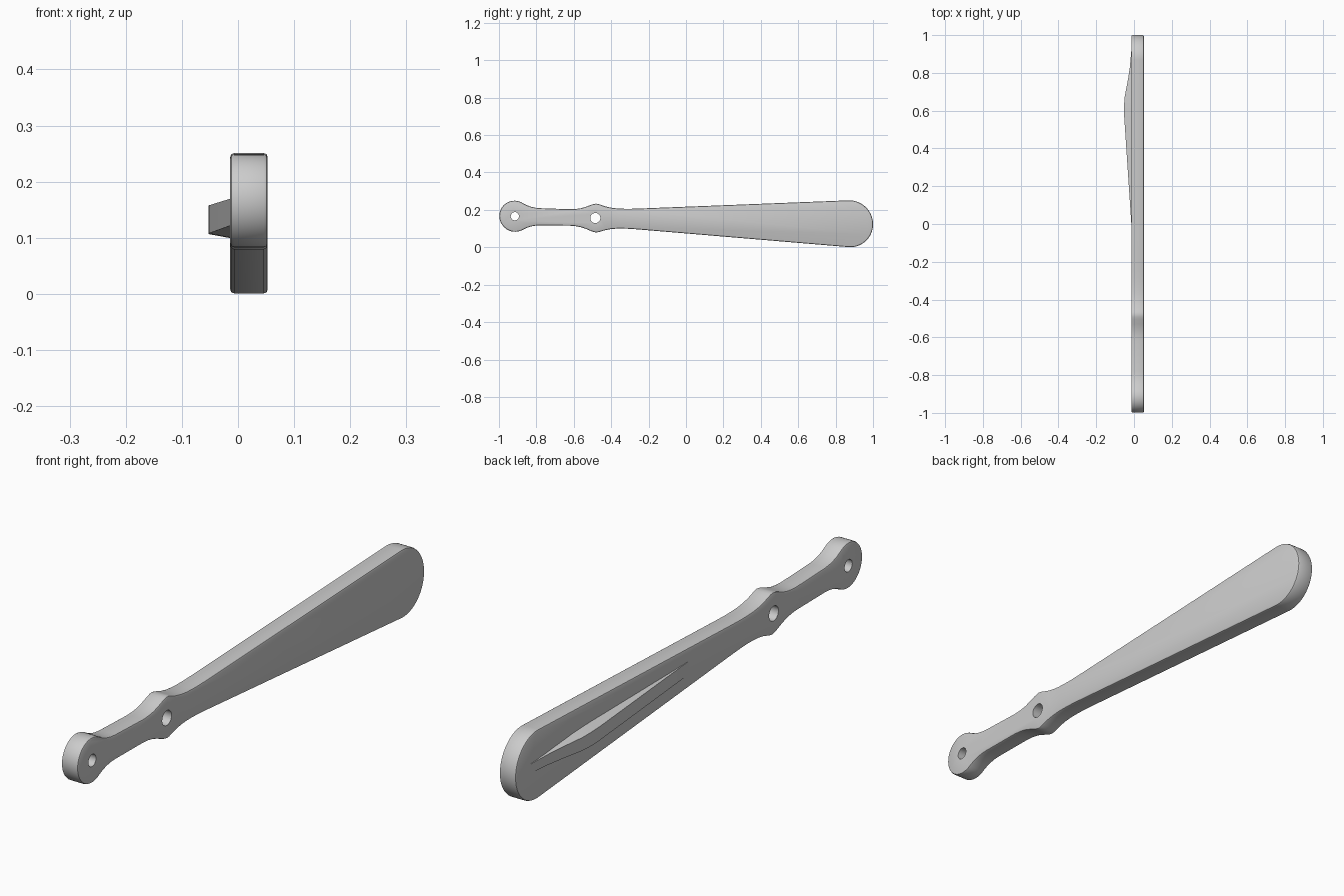
import bpy, bmesh, math
from mathutils import Vector

cube = bpy.data.objects.get("Cube")
if cube:
    bpy.data.objects.remove(cube, do_unlink=True)

grey = bpy.data.materials.new("light grey")
grey.use_nodes = True
grey.diffuse_color = (0.6, 0.6, 0.6, 1)
grey.node_tree.nodes["Principled BSDF"].inputs["Base Color"].default_value = (0.6, 0.6, 0.6, 1)

INNER, OUTER = -0.014, 0.053   # the two broad sides of the lever


def axis_z(y):
    """Height of the slightly sloping centre line."""
    return 0.1455 - 0.0224 * y


def add_object(name, bm):
    bmesh.ops.recalc_face_normals(bm, faces=bm.faces)
    mesh = bpy.data.meshes.new(name)
    bm.to_mesh(mesh)
    bm.free()
    mesh.materials.append(grey)
    obj = bpy.data.objects.new(name, mesh)
    bpy.context.collection.objects.link(obj)
    return obj


def activate(obj):
    bpy.ops.object.select_all(action='DESELECT')
    obj.select_set(True)
    bpy.context.view_layer.objects.active = obj


def arc(centre, radius, start, end, steps):
    angles = [math.radians(start + (end - start) * i / steps) for i in range(steps + 1)]
    return [(centre + radius * math.cos(a), radius * math.sin(a)) for a in angles]


# Half outline: round knob, waisted grip, pivot swell, widening blade, round tip
half = arc(-0.915, 0.083, 180, 58, 16)
half += [(-0.85, 0.060), (-0.83, 0.053), (-0.805, 0.048), (-0.78, 0.046),
         (-0.62, 0.044), (-0.59, 0.046), (-0.56, 0.051), (-0.53, 0.061),
         (-0.505, 0.071), (-0.492, 0.075), (-0.48, 0.077), (-0.468, 0.075),
         (-0.455, 0.071), (-0.43, 0.063), (-0.40, 0.057), (-0.37, 0.054),
         (-0.34, 0.053), (-0.30, 0.0535), (-0.25, 0.056)]
half += arc(0.875, 0.125, 93, 0, 20)
outline = half + [(y, -w) for y, w in reversed(half[1:-1])]

# Lever plate with softened rims
bm = bmesh.new()
ring = [bm.verts.new((INNER, y, axis_z(y) + w)) for y, w in outline]
face = bm.faces.new(ring)
extruded = bmesh.ops.extrude_face_region(bm, geom=[face])["geom"]
bmesh.ops.translate(bm, vec=Vector((OUTER - INNER, 0, 0)),
                    verts=[g for g in extruded if isinstance(g, bmesh.types.BMVert)])
bmesh.ops.recalc_face_normals(bm, faces=bm.faces)
rims = [e for e in bm.edges if abs(e.verts[0].co.x - e.verts[1].co.x) < 1e-5]
bmesh.ops.bevel(bm, geom=rims, offset=0.007, segments=2, profile=0.5, affect='EDGES')
lever = add_object("lever_plate", bm)

# Two pin holes
for y, radius in ((-0.915, 0.022), (-0.485, 0.027)):
    bpy.ops.mesh.primitive_cylinder_add(vertices=32, radius=radius, depth=0.4,
                                        location=(0, y, axis_z(y)),
                                        rotation=(0, math.pi / 2, 0))
    cutter = bpy.context.object
    cutter.name = "hole_cutter"
    cutter.hide_render = True
    cut = lever.modifiers.new("hole", 'BOOLEAN')
    cut.operation = 'DIFFERENCE'
    cut.solver = 'EXACT'
    cut.object = cutter
    activate(lever)
    bpy.ops.object.modifier_apply(modifier=cut.name)
    bpy.data.objects.remove(cutter, do_unlink=True)

activate(lever)
bpy.ops.object.shade_smooth_by_angle(angle=math.radians(30))

# Tapered rib on the inner side: (y, crest x, crest half width, base half width)
stations = [(0.0, -0.014, 0.024, 0.024), (0.57, -0.052, 0.025, 0.033),
            (0.62, -0.053, 0.025, 0.033), (0.67, -0.050, 0.024, 0.032),
            (0.77, -0.031, 0.021, 0.026), (0.83, -0.022, 0.019, 0.022),
            (0.92, -0.014, 0.017, 0.017)]
bm = bmesh.new()
rings = []
for y, crest, top, base in stations:
    z = axis_z(y)
    section = ((INNER + 0.005, base), (crest, top), (crest, -top), (INNER + 0.005, -base))
    rings.append([bm.verts.new((x, y, z + w)) for x, w in section])
for a, b in zip(rings, rings[1:]):
    for i in range(4):
        j = (i + 1) % 4
        bm.faces.new((a[i], a[j], b[j], b[i]))
bm.faces.new(rings[0])
bm.faces.new(rings[-1])
rib = add_object("side_rib", bm)
activate(rib)
bpy.ops.object.shade_smooth_by_angle(angle=math.radians(30))
